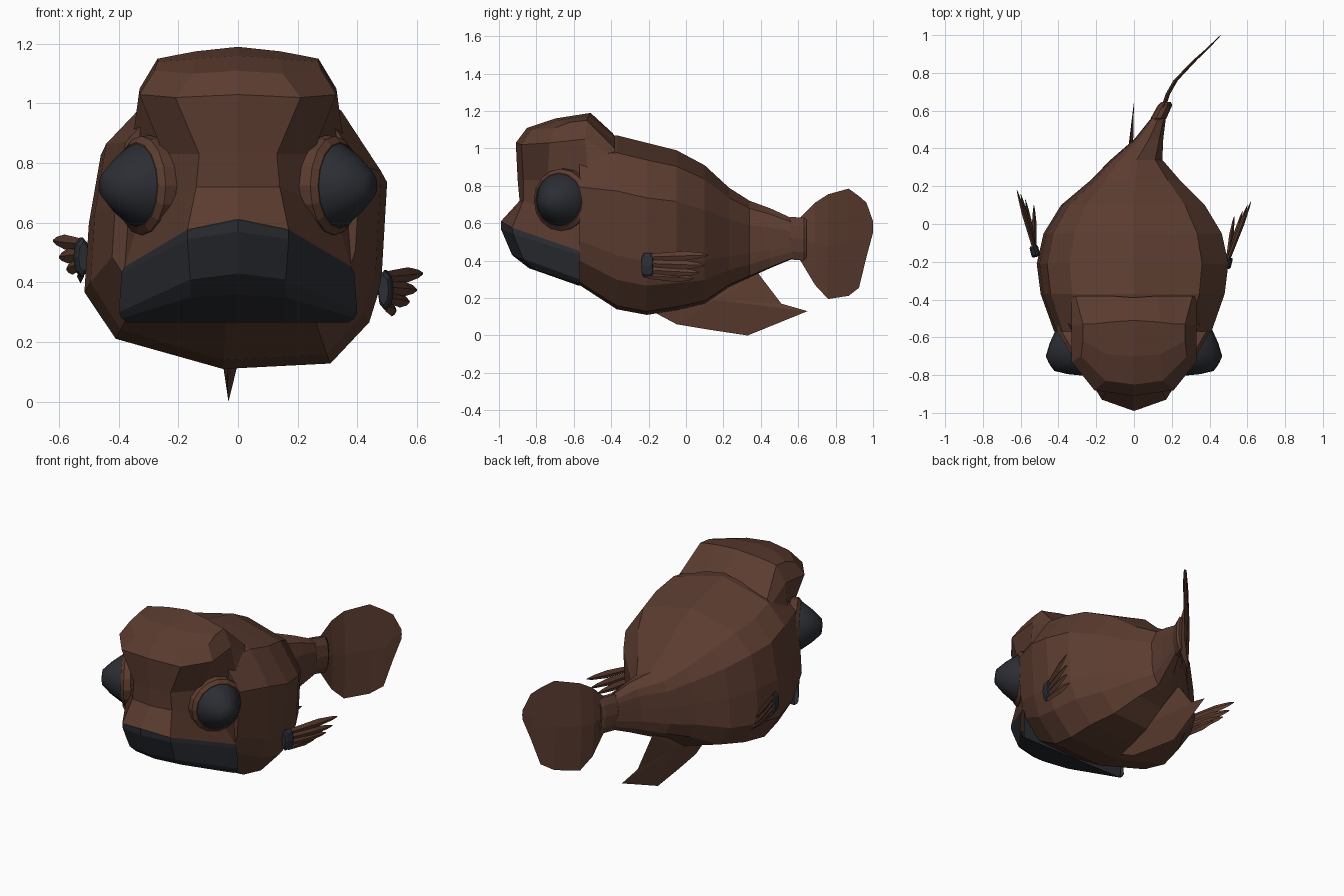
import bpy, bmesh, math
from mathutils import Vector

if "Cube" in bpy.data.objects:
    bpy.data.objects.remove(bpy.data.objects["Cube"])


def material(name, rgb):
    m = bpy.data.materials.new(name)
    m.diffuse_color = (*rgb, 1)
    m.use_nodes = True
    m.node_tree.nodes["Principled BSDF"].inputs["Base Color"].default_value = m.diffuse_color
    return m


BROWN = material("brown_skin", (0.105, 0.045, 0.029))
DARK = material("dark_slate", (0.025, 0.027, 0.034))


def make(name, bm, mat, smooth=False):
    bmesh.ops.remove_doubles(bm, verts=bm.verts, dist=0.0005)
    bmesh.ops.recalc_face_normals(bm, faces=bm.faces)
    me = bpy.data.meshes.new(name)
    bm.to_mesh(me)
    bm.free()
    ob = bpy.data.objects.new(name, me)
    bpy.context.collection.objects.link(ob)
    me.materials.append(mat)
    for p in me.polygons:
        p.use_smooth = smooth
    return ob


def loft(name, rings, mat, smooth=False):
    """Closed rings joined in order, with both ends capped."""
    bm = bmesh.new()
    rows = [[bm.verts.new(p) for p in r] for r in rings]
    n = len(rows[0])
    for a, b in zip(rows, rows[1:]):
        for i in range(n):
            j = (i + 1) % n
            bm.faces.new((a[i], a[j], b[j], b[i]))
    bm.faces.new(rows[0])
    bm.faces.new(rows[-1])
    return make(name, bm, mat, smooth)


def mirrored_grid(name, rows, mat):
    """Rows of right-half points, mirrored across x = 0."""
    bm = bmesh.new()
    for s in (1, -1):
        vs = [[bm.verts.new((s * x, y, z)) for x, y, z in r] for r in rows]
        for a, b in zip(vs, vs[1:]):
            for i in range(len(a) - 1):
                bm.faces.new((a[i], a[i + 1], b[i + 1], b[i]))
    return make(name, bm, mat)


def lathe(name, profile, seg, centre, axis, mat, smooth=False, squash=1.0):
    """Profile of (radius, height) turned about an axis, optionally squashed sideways."""
    ax = Vector(axis).normalized()
    side = ax.cross(Vector((0, 0, 1))).normalized()
    up = side.cross(ax)
    rings = []
    for r, h in profile:
        rings.append([Vector(centre) + ax * h
                      + side * (r * squash * math.cos(2 * math.pi * k / seg))
                      + up * (r * math.sin(2 * math.pi * k / seg)) for k in range(seg)])
    return loft(name, rings, mat, smooth)


# Body: slightly lopsided section carried along y and bending to +x at the tail
SECTION = [(0, 1), (.72, .9), (1, .68), (.96, .31), (.88, .17), (.62, .02),
           (-.1, 0), (-.82, .11), (-1.03, .28), (-1, .53), (-.92, .78), (-.68, .91)]
STATIONS = [(-.57, 0, .41, .27, 1.04), (-.37, 0, .48, .14, 1.07), (-.21, 0, .50, .11, 1.03),
            (-.05, 0, .465, .135, .99), (.10, 0, .375, .17, .91), (.23, .01, .235, .26, .79),
            (.34, .015, .135, .31, .72), (.45, .08, .075, .36, .68), (.57, .135, .035, .41, .625)]
loft("body", [[(c + u * w, y, lo + v * (hi - lo)) for u, v in SECTION]
              for y, c, w, lo, hi in STATIONS], BROWN)

# Head with heavy brow
mirrored_grid("head", [
    [(0, -.99, .61), (.17, -.93, .575), (.38, -.57, .45), (.39, -.48, .42), (.40, -.40, .42)],
    [(0, -.89, .72), (.14, -.87, .72), (.32, -.66, .65), (.40, -.50, .65), (.42, -.38, .65)],
    [(0, -.90, .83), (.13, -.87, .83), (.25, -.74, .83), (.36, -.52, .83), (.40, -.38, .83)],
    [(0, -.91, 1.03), (.21, -.88, 1.02), (.33, -.73, 1.03), (.33, -.54, 1.05), (.33, -.38, .96)],
    [(0, -.85, 1.11), (.15, -.83, 1.10), (.28, -.70, 1.11), (.27, -.53, 1.15), (.31, -.38, 1.0)],
    [(0, -.70, 1.16), (.14, -.69, 1.15), (.27, -.62, 1.14), (.27, -.53, 1.15), (.31, -.38, 1.0)],
    [(0, -.51, 1.19), (.14, -.52, 1.175), (.22, -.53, 1.16), (.27, -.53, 1.15), (.31, -.38, 1.0)],
    [(0, -.39, 1.08), (.13, -.38, 1.06), (.20, -.38, 1.03), (.26, -.38, 1.01), (.31, -.38, 1.0)],
], BROWN)

# Dark jaw
mirrored_grid("jaw", [
    [(0, -.99, .612), (.17, -.93, .577), (.38, -.57, .452)],
    [(0, -.99, .57), (.17, -.925, .545), (.39, -.57, .43)],
    [(0, -.93, .43), (.16, -.87, .41), (.40, -.57, .30)],
    [(0, -.84, .36), (.16, -.80, .35), (.39, -.57, .28)],
    [(0, -.57, .265), (.16, -.57, .265), (.37, -.57, .265)],
    [(0, -.56, .45), (.16, -.56, .45), (.38, -.56, .45)],
], DARK)

# Eyes: brown socket ring and blunt dark cone
for s, label in ((1, "right"), (-1, "left")):
    centre, axis = (s * .325, -.67, .725), (s * .87, -.5, 0)
    lathe(label + "_eye_socket", [(.15, -.12), (.168, -.05), (.166, 0), (.145, .018)],
          16, centre, axis, BROWN)
    lathe(label + "_eye", [(.143, .0), (.14, .022), (.095, .085), (.045, .138), (.01, .142)],
          16, centre, axis, DARK, True)

# Pectoral fins: dark cuff and four tapering rays
RAYS = [(.43, .62, .12, .43), (.395, .60, .10, .375), (.36, .575, .07, .335), (.33, .53, .04, .305)]
for s, label, bx, dy, dz in ((1, "right", .495, 0, 0), (-1, "left", .525, .06, .11)):
    lathe(label + "_fin_cuff", [(.05, -.03), (.066, -.02), (.066, .02), (.055, .03)],
          8, (s * bx, -.205 + dy, .375 + dz), (s * .25, 1, 0), DARK, squash=.35)
    for i, (bz, tx, ty, tz) in enumerate(RAYS):
        a = Vector((s * bx, -.2 + dy, bz + dz - .01))
        b = Vector((s * tx, ty + dy, tz + dz))
        rings = []
        for t, wx, wz in ((0, .010, .017), (.6, .012, .025), (.88, .006, .014), (1, .001, .003)):
            p = a.lerp(b, t)
            rings.append([p + Vector(o) for o in
                          ((wx, 0, 0), (0, 0, wz), (-wx, 0, 0), (0, 0, -wz))])
        loft(f"{label}_fin_ray_{i + 1}", rings, BROWN)


def blade(name, outline, core, x_of, thick):
    """Fin with a sharp rim and a thicker core point on each side."""
    bm = bmesh.new()
    rim = [bm.verts.new((x_of(y, z), y, z)) for y, z in outline]
    for s in (1, -1):
        c = bm.verts.new((x_of(*core) + s * thick, *core))
        for i in range(len(rim)):
            bm.faces.new((rim[i], rim[(i + 1) % len(rim)], c))
    return make(name, bm, BROWN)


# Belly fin
blade("belly_fin", [(-.20, .14), (-.05, .06), (.13, .03), (.33, 0), (.65, .13), (.51, .17),
                    (.38, .34), (.22, .32), (0, .2)],
      (.16, .19), lambda y, z: -.035 + max(0, y - .3) * .1, .025)

# Tail cuff
CUFF = [(.545, .12, .028, .41, .63), (.56, .13, .042, .40, .64),
        (.63, .165, .038, .395, .635), (.645, .17, .025, .41, .62)]
loft("tail_cuff", [[(c + w * math.cos(k * math.pi / 5), y,
                     (lo + hi) / 2 + (hi - lo) / 2 * math.sin(k * math.pi / 5))
                    for k in range(10)] for y, c, w, lo, hi in CUFF], BROWN)


# Tail fin: strips across a blade that curves toward +x
TAIL = [(.60, .15, .42, .62, .012), (.69, .18, .27, .71, .012), (.76, .22, .195, .755, .012),
        (.87, .325, .212, .785, .010), (.925, .385, .255, .745, .007),
        (.965, .425, .42, .71, .005), (1.0, .46, .55, .61, .002)]
loft("tail_fin", [[(x, y, hi), (x + w, y, (lo + hi) / 2), (x, y, lo), (x - w, y, (lo + hi) / 2)]
                  for y, x, lo, hi, w in TAIL], BROWN)
